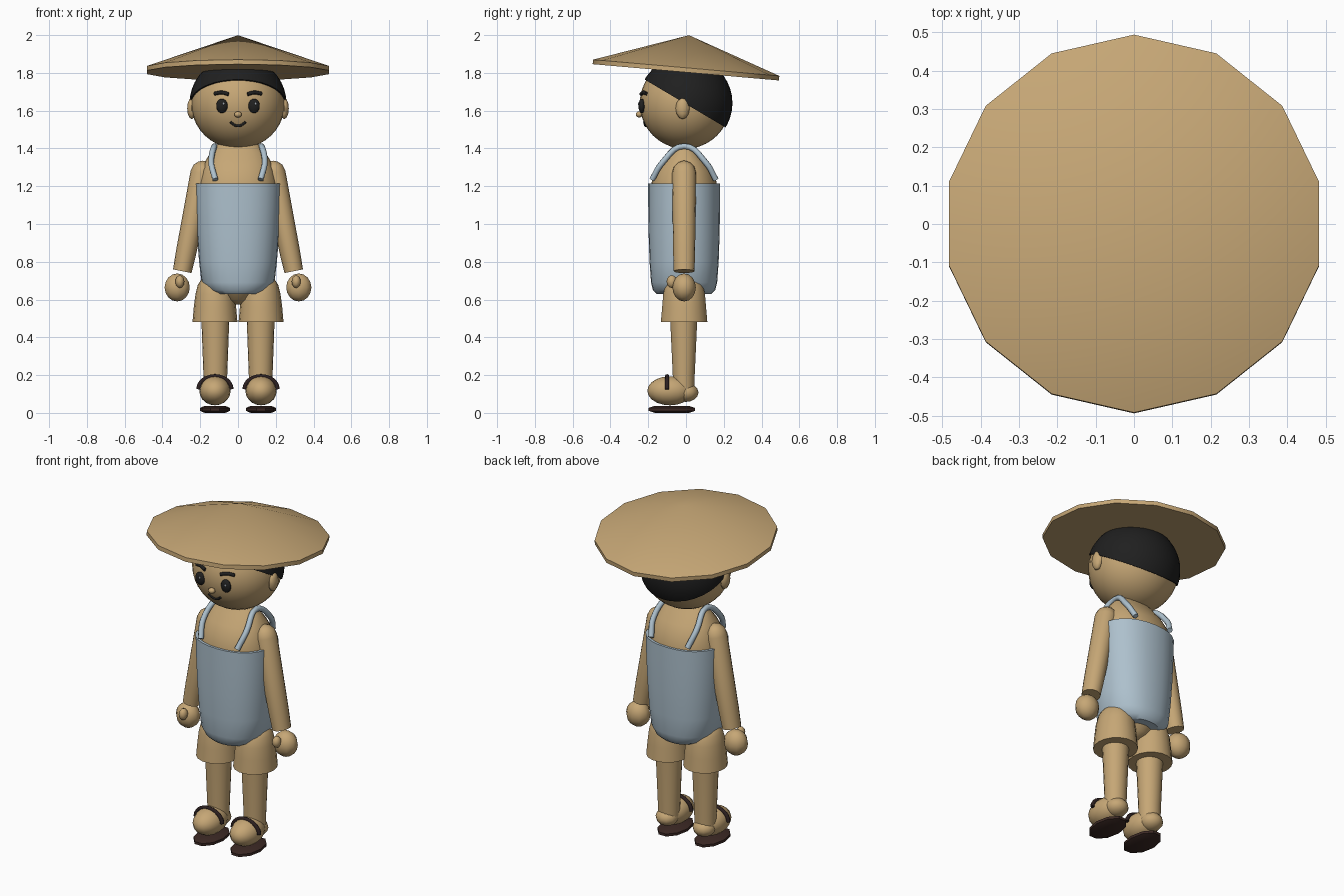
import bpy, bmesh, math
from mathutils import Matrix, Vector

if "Cube" in bpy.data.objects:
    bpy.data.objects.remove(bpy.data.objects["Cube"])


def mat(name, rgb):
    m = bpy.data.materials.new(name)
    m.diffuse_color = (*rgb, 1)
    m.use_nodes = True
    m.node_tree.nodes["Principled BSDF"].inputs["Base Color"].default_value = m.diffuse_color
    return m


TAN = mat("tan", (0.565, 0.385, 0.18))
BLUE = mat("pale_blue", (0.42, 0.53, 0.61))
BLACK = mat("hair_black", (0.014, 0.014, 0.014))
BROWN = mat("dark_brown", (0.045, 0.022, 0.018))
STRAP = mat("strap_brown", (0.025, 0.014, 0.014))
GLINT = mat("eye_glint", (0.35, 0.38, 0.42))


def finish(ob, material, angle=38):
    me = ob.data
    me.materials.clear()
    me.materials.append(material)
    for p in me.polygons:
        p.use_smooth = True
    me.set_sharp_from_angle(angle=math.radians(angle))
    return ob


def from_bmesh(name, bm, material, angle=38):
    bmesh.ops.recalc_face_normals(bm, faces=bm.faces)
    me = bpy.data.meshes.new(name)
    bm.to_mesh(me)
    bm.free()
    ob = bpy.data.objects.new(name, me)
    bpy.context.collection.objects.link(ob)
    return finish(ob, material, angle)


def loft(name, rings, material, at=(0, 0, 0), rot=None, n=24, power=2.0, caps=True, start=0.0, angle=38):
    """Stack of (z, rx, ry) superellipse rings, bridged and capped."""
    bm = bmesh.new()
    m = Matrix.Translation(at) @ (rot or Matrix())
    loops = []
    for z, rx, ry in rings:
        loop = []
        for i in range(n):
            a = start + math.tau * i / n
            c, s = math.cos(a), math.sin(a)
            x = math.copysign(abs(c) ** (2 / power), c) * rx
            y = math.copysign(abs(s) ** (2 / power), s) * ry
            loop.append(bm.verts.new(m @ Vector((x, y, z))))
        loops.append(loop)
    for a, b in zip(loops, loops[1:]):
        for i in range(n):
            j = (i + 1) % n
            bm.faces.new((a[i], a[j], b[j], b[i]))
    if caps:
        bm.faces.new(loops[0])
        bm.faces.new(loops[-1])
    bmesh.ops.remove_doubles(bm, verts=bm.verts, dist=1e-5)
    return from_bmesh(name, bm, material, angle)


def ball(name, at, radii, material, u=20, v=12, cut=None, angle=60):
    """Ellipsoid, optionally cut by a plane (point, normal of removed side)."""
    bm = bmesh.new()
    m = Matrix.Translation(at) @ Matrix.Diagonal((*radii, 1))
    bmesh.ops.create_uvsphere(bm, u_segments=u, v_segments=v, radius=1, matrix=m)
    if cut:
        bmesh.ops.bisect_plane(bm, geom=bm.verts[:] + bm.edges[:] + bm.faces[:],
                               plane_co=cut[0], plane_no=cut[1], clear_outer=True)
        bmesh.ops.holes_fill(bm, edges=[e for e in bm.edges if e.is_boundary])
    return from_bmesh(name, bm, material, angle)


def tube(name, pts, r, material, smooth=True):
    """Round tube along a path."""
    cu = bpy.data.curves.new(name, 'CURVE')
    cu.dimensions = '3D'
    cu.bevel_depth = r
    cu.bevel_resolution = 2
    cu.use_fill_caps = True
    cu.resolution_u = 5
    sp = cu.splines.new('BEZIER' if smooth else 'POLY')
    if smooth:
        sp.bezier_points.add(len(pts) - 1)
        for b, p in zip(sp.bezier_points, pts):
            b.co = p
            b.handle_left_type = b.handle_right_type = 'AUTO'
    else:
        sp.points.add(len(pts) - 1)
        for b, p in zip(sp.points, pts):
            b.co = (*p, 1)
    ob = bpy.data.objects.new(name, cu)
    bpy.context.collection.objects.link(ob)
    bpy.ops.object.select_all(action='DESELECT')
    ob.select_set(True)
    bpy.context.view_layer.objects.active = ob
    bpy.ops.object.convert(target='MESH')
    return finish(bpy.context.view_layer.objects.active, material, 60)


# Straw hat: tilted fourteen-sided cone with a thin rim
loft("hat", [(-0.012, 0.495, 0.495), (0.012, 0.495, 0.495), (0.185, 0.0, 0.0)], TAN,
     at=(0, 0, 1.815), rot=Matrix.Rotation(math.radians(-5), 4, 'X'), n=14, start=math.pi / 2)

# Head and hair cap sliced by a sloping plane
ball("head", (0, -0.005, 1.638), (0.248, 0.24, 0.24), TAN, 32, 20)
ball("hair", (0, -0.004, 1.64), (0.256, 0.25, 0.248), BLACK, 32, 20,
     cut=((0, 0, 1.635), (0, -0.51, -0.86)))

# Nose and mouth
ball("nose", (0, -0.248, 1.58), (0.021, 0.018, 0.016), TAN, 10, 8)


def on_face(x, z, lift=0.0):
    k = 1 - (x / 0.248) ** 2 - ((z - 1.638) / 0.24) ** 2
    return (x, -0.005 - 0.24 * math.sqrt(k) - lift, z)


tube("mouth", [on_face(x, 1.52 + 13 * x * x) for x in (-0.04, -0.02, 0, 0.02, 0.04)], 0.007, BLACK)

# Upper body, shirt and pelvis
loft("upper_body", [(1.15, 0.215, 0.18), (1.22, 0.208, 0.172), (1.28, 0.195, 0.155), (1.33, 0.175, 0.125),
                    (1.38, 0.145, 0.085), (1.42, 0.11, 0.055)], TAN, at=(0, -0.01, 0), power=2.2)
loft("shirt", [(0.63, 0.13, 0.145), (0.65, 0.165, 0.165), (0.69, 0.193, 0.175), (0.8, 0.206, 0.183),
               (0.95, 0.218, 0.188), (1.1, 0.226, 0.19), (1.215, 0.23, 0.19), (1.215, 0.214, 0.176),
               (1.16, 0.212, 0.174)], BLUE, at=(0, -0.01, 0), n=28, power=2.25)
loft("pelvis", [(0.575, 0.03, 0.03), (0.6, 0.075, 0.08), (0.66, 0.13, 0.12)], TAN, at=(0, -0.01, 0))

for side, s in (("left", 1), ("right", -1)):
    # Facial features
    ball(side + "_ear", (s * 0.245, -0.018, 1.612), (0.024, 0.037, 0.057), TAN, 8, 6)
    ex, ey, ez = on_face(s * 0.085, 1.625)
    ball(side + "_eye", (ex, ey - 0.004, ez), (0.031, 0.018, 0.038), BLACK, 14, 10)
    ball(side + "_eye_glint", (ex + 0.008, ey - 0.021, ez + 0.012), (0.006, 0.004, 0.007), GLINT, 8, 6)
    tube(side + "_eyebrow", [on_face(s * x, z, 0.003) for x, z in
                             ((0.05, 1.687), (0.085, 1.696), (0.125, 1.69))], 0.010, BLACK)

    # Shirt strap over the shoulder
    tube(side + "_shoulder_strap", [(s * 0.12, -0.18, 1.235), (s * 0.142, -0.125, 1.325), (s * 0.125, -0.01, 1.412),
                                    (s * 0.142, 0.105, 1.325), (s * 0.12, 0.158, 1.235)], 0.016, BLUE)

    # Arm: tapered sleeve with a rounded shoulder, leaning outward
    lean = Matrix.Rotation(math.atan2(s * -0.105, 0.52), 4, 'Y')
    loft(side + "_arm", [(0, 0.05, 0.055), (0.1, 0.054, 0.058), (0.53, 0.062, 0.064), (0.565, 0.052, 0.054),
                         (0.585, 0.032, 0.034), (0.595, 0.01, 0.01)], TAN,
         at=(s * 0.295, -0.01, 0.75), rot=lean, n=16)
    ball(side + "_hand", (s * 0.322, -0.01, 0.664), (0.07, 0.062, 0.074), TAN, 10, 8)
    ball(side + "_thumb", (s * 0.308, -0.075, 0.695), (0.024, 0.028, 0.034), TAN, 8, 6)

    # Shorts leg and bare leg
    loft(side + "_shorts_leg", [(0.48, 0.119, 0.125), (0.56, 0.112, 0.118), (0.63, 0.103, 0.112), (0.68, 0.09, 0.1),
                                (0.71, 0.07, 0.08), (0.725, 0.04, 0.045)], TAN,
         at=(s * 0.122, -0.01, 0), n=18)
    loft(side + "_leg", [(0.1, 0.06, 0.056), (0.2, 0.063, 0.059), (0.5, 0.074, 0.073)], TAN,
         at=(s * 0.12, -0.012, 0), n=18)

    # Foot, sandal sole and strap
    ball(side + "_foot", (s * 0.122, -0.085, 0.117), (0.083, 0.12, 0.077), TAN, 16, 10)
    ball(side + "_heel", (s * 0.122, 0.0, 0.108), (0.064, 0.066, 0.05), TAN, 12, 8)
    loft(side + "_sandal_sole", [(0, 0.055, 0.095), (0.011, 0.08, 0.13), (0.026, 0.08, 0.13), (0.037, 0.055, 0.095)],
         BROWN, at=(s * 0.122, -0.075, 0), n=10)
    arc = [math.radians(a) for a in range(0, 181, 15)]
    tube(side + "_sandal_strap", [(s * 0.122 + 0.088 * math.cos(a), -0.1, 0.125 + 0.069 * math.sin(a))
                                  for a in arc], 0.011, STRAP, smooth=False)
